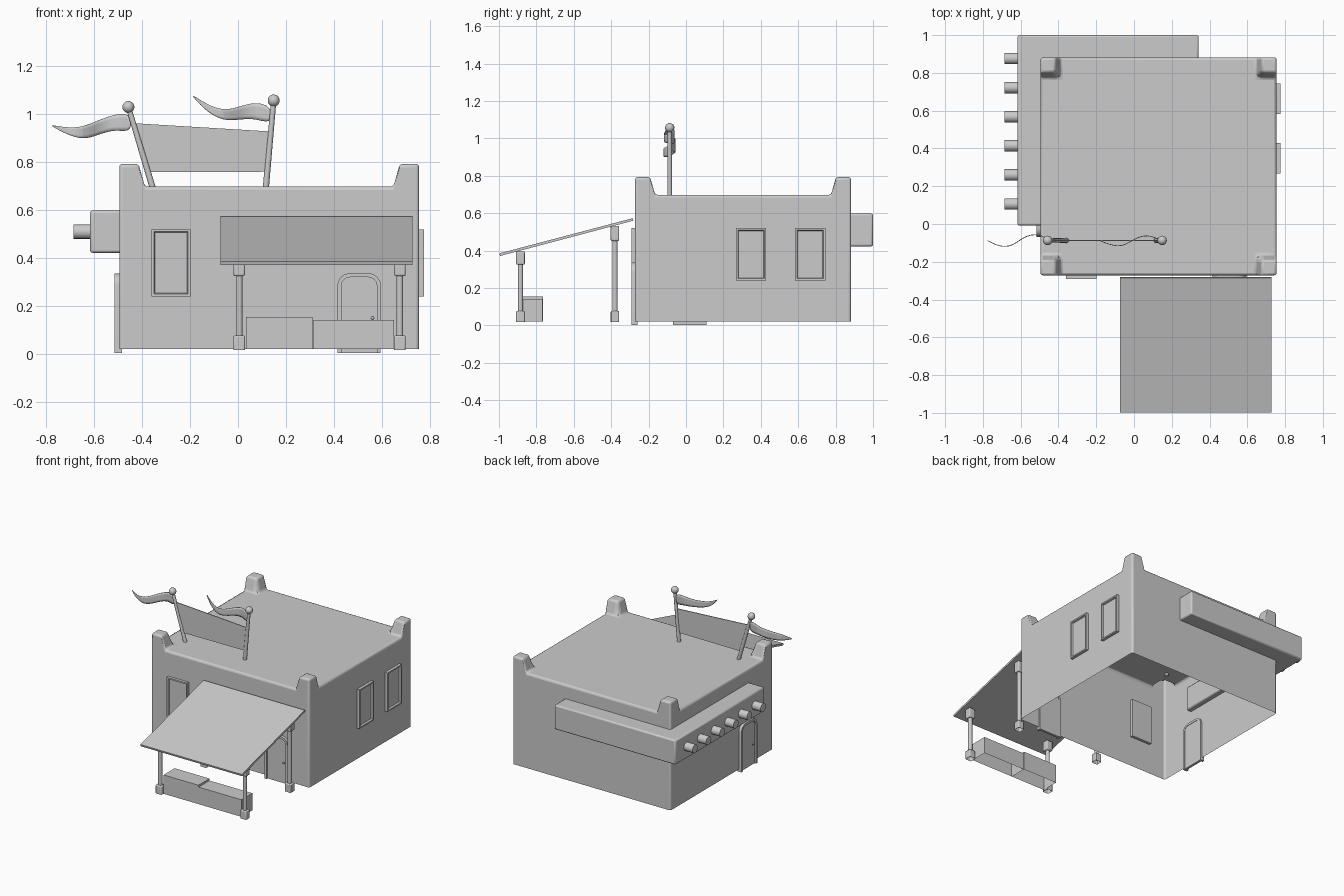
import bpy, bmesh, math
from mathutils import Vector, Matrix

if "Cube" in bpy.data.objects:
    bpy.data.objects.remove(bpy.data.objects["Cube"])


def finish(name, bm, bevel=0, segs=2, loc=(0, 0, 0), rot=0, clamp=True, normals=True):
    if normals:
        bmesh.ops.recalc_face_normals(bm, faces=bm.faces)
    me = bpy.data.meshes.new(name)
    bm.to_mesh(me)
    bm.free()
    ob = bpy.data.objects.new(name, me)
    bpy.context.collection.objects.link(ob)
    ob.location = loc
    ob.rotation_euler.z = rot
    bpy.ops.object.select_all(action='DESELECT')
    ob.select_set(True)
    bpy.context.view_layer.objects.active = ob
    bpy.ops.object.shade_smooth_by_angle(angle=math.radians(40))
    if bevel:
        m = ob.modifiers.new("bevel", 'BEVEL')
        m.width, m.segments, m.use_clamp_overlap = bevel, segs, clamp
        m.limit_method = 'ANGLE'
    return ob


def box(name, x, y, z, bevel=0, open_bottom=False):
    bm = bmesh.new()
    bmesh.ops.create_cube(bm, size=1)
    for v in bm.verts:
        v.co = [r[0] + (c + 0.5) * (r[1] - r[0]) for c, r in zip(v.co, (x, y, z))]
    if open_bottom:
        low = [f for f in bm.faces if all(abs(v.co.z - z[0]) < 1e-5 for v in f.verts)]
        bmesh.ops.delete(bm, geom=low, context='FACES_ONLY')
    return finish(name, bm, bevel)


def rod(name, a, b, r1, r2=None, sides=16):
    a, b = Vector(a), Vector(b)
    bm = bmesh.new()
    bmesh.ops.create_cone(bm, cap_ends=True, segments=sides, radius1=r1,
                          radius2=r1 if r2 is None else r2, depth=(b - a).length)
    q = (b - a).to_track_quat('Z', 'Y').to_matrix().to_4x4()
    bm.transform(Matrix.Translation((a + b) / 2) @ q)
    return finish(name, bm)


def ball(name, loc, r):
    bm = bmesh.new()
    bmesh.ops.create_uvsphere(bm, u_segments=16, v_segments=10, radius=r)
    return finish(name, bm, loc=loc)


def prism(name, pts, near, far, loc=(0, 0, 0), rot=0, vertical=True, bevel=0):
    # extrude a 2D outline along y (vertical) or z
    bm = bmesh.new()
    put = (lambda p, d: (p[0], d, p[1])) if vertical else (lambda p, d: (p[0], p[1], d))
    face = bm.faces.new([bm.verts.new(put(p, near)) for p in pts])
    new = bmesh.ops.extrude_face_region(bm, geom=[face])['geom']
    step = (0, far - near, 0) if vertical else (0, 0, far - near)
    bmesh.ops.translate(bm, verts=[v for v in new if isinstance(v, bmesh.types.BMVert)], vec=step)
    return finish(name, bm, bevel, loc=loc, rot=rot)


# Building shell: roof grid with raised corners, walls pulled down, open base
X0, X1, Y0, Y1 = -0.495, 0.755, -0.272, 0.882
xs = [X0, X0 + 0.08, X0 + 0.107, X1 - 0.107, X1 - 0.08, X1]
ys = [Y0, Y0 + 0.08, Y0 + 0.107, Y1 - 0.107, Y1 - 0.08, Y1]
bm = bmesh.new()
high = (0, 1, 4, 5)
g = [[bm.verts.new((x, y, 0.793 if i in high and j in high else 0.698))
      for j, y in enumerate(ys)] for i, x in enumerate(xs)]
for i in range(5):
    for j in range(5):
        bm.faces.new((g[i][j], g[i + 1][j], g[i + 1][j + 1], g[i][j + 1]))
rim = [e for e in bm.edges if e.is_boundary]
new = bmesh.ops.extrude_edge_only(bm, edges=rim)['geom']
for v in new:
    if isinstance(v, bmesh.types.BMVert):
        v.co.z = 0.02
finish("building_shell", bm, 0.013, 3, clamp=False)

# Ledge wrapping the back left corner, with a row of beam ends
prism("corner_ledge", [(-0.617, -0.008), (-0.46, -0.008), (-0.46, 0.85), (0.342, 0.85),
                       (0.342, 1.0), (-0.617, 1.0)], 0.422, 0.598, vertical=False, bevel=0.01)
for k in range(6):
    y = 0.106 + k * 0.154
    rod(f"beam_end_{k}", (-0.60, y, 0.51), (-0.685, y, 0.51), 0.03)


# Windows: frame ring with a recessed pane
def window(name, loc, rot):
    bm = bmesh.new()
    bmesh.ops.create_cube(bm, size=1)
    bmesh.ops.scale(bm, verts=bm.verts, vec=(0.162, 0.04, 0.28))
    front = [min(bm.faces, key=lambda f: f.calc_center_median().y)]
    bmesh.ops.inset_region(bm, faces=front, thickness=0.014)
    bmesh.ops.inset_region(bm, faces=front, thickness=0.006, depth=-0.012)
    finish(name, bm, loc=loc, rot=rot)


window("front_window", (-0.28, Y0, 0.38), 0)
for k, y in enumerate((0.348, 0.664)):
    window(f"side_window_{k}", (X1, y, 0.38), math.pi / 2)


# Doors: arched frame, panel and knob
def arch(w, h, r):
    right = [(w - r + r * math.cos(a), h - r + r * math.sin(a))
             for a in [k * math.pi / 12 for k in range(7)]]
    right = [(w, 0)] + right
    return right + [(-x, z) for x, z in reversed(right)]


def door(name, loc, rot):
    outer, inner = arch(0.09, 0.333, 0.05), arch(0.074, 0.317, 0.036)
    prism(name + "_frame", outer + inner[::-1], 0.012, -0.02, loc, rot)
    prism(name + "_panel", inner, 0.01, -0.008, loc, rot)
    ball(name + "_knob", Vector(loc) + Matrix.Rotation(rot, 3, 'Z') @ Vector((0.056, -0.012, 0.147)), 0.007)


door("front_door", (0.505, Y0, 0.003), 0)
door("left_door", (X0, 0.02, 0.003), -math.pi / 2)

# Sloping awning
bm = bmesh.new()
prof = [(-0.998, 0.385), (-0.285, 0.573), (-0.281, 0.56), (-0.994, 0.371)]
ends = [[bm.verts.new((x, y, z)) for y, z in prof] for x in (-0.073, 0.728)]
bm.faces.new(ends[0])
bm.faces.new(ends[1][::-1])
for k in range(4):
    n = (k + 1) % 4
    bm.faces.new((ends[0][k], ends[0][n], ends[1][n], ends[1][k]))
finish("awning", bm)

# Awning posts with a base block and a cap block
for nx, x in (("left", 0.005), ("right", 0.675)):
    for ny, y, top in (("front", -0.885, 0.396), ("rear", -0.38, 0.532)):
        n = f"{ny}_{nx}_post"
        low = 0.325 if ny == "front" else 0.452
        rx, ry = (x - 0.024, x + 0.024), (y - 0.023, y + 0.023)
        rod(n, (x, y, 0.04), (x, y, top - 0.02), 0.014)
        box(n + "_base", rx, ry, (0.017, 0.077), 0.006, True)
        box(n + "_cap", rx, ry, (low, top), 0.006)

# Stall counter boxes between the front posts
box("counter_left", (0.034, 0.31), (-0.89, -0.765), (0.02, 0.155), open_bottom=True)
box("counter_right", (0.312, 0.65), (-0.89, -0.767), (0.02, 0.142), open_bottom=True)

# Flag poles with ball tops
FY = -0.087
for n, xa, xb, zb in (("left", -0.352, -0.457, 1.03), ("right", 0.115, 0.149, 1.057)):
    rod(n + "_flag_pole", (xa, FY, 0.68), (xb, FY, zb), 0.013, 0.011, 12)
    ball(n + "_pole_ball", (xb, FY, zb), 0.025)

# Banner stretched between the poles
prism("banner", [(-0.43, 0.962), (0.133, 0.928), (0.121, 0.76), (-0.378, 0.758)], FY - 0.003, FY + 0.003)


# Waving pennants: rows of (x, y, top z, bottom z)
def pennant(name, rows):
    bm = bmesh.new()
    pairs = [[bm.verts.new((x, y, z)) for z in (t, b)] for x, y, t, b in rows]
    for p, q in zip(pairs, pairs[1:]):
        bm.faces.new((p[0], p[1], q[1], q[0]))
    ob = finish(name, bm)
    m = ob.modifiers.new("smooth", 'SUBSURF')
    m.levels = m.render_levels = 2
    ob.modifiers.new("thickness", 'SOLIDIFY').thickness = 0.004


pennant("left_pennant", [(-0.445, -0.087, 1.004, 0.92), (-0.51, -0.052, 1.002, 0.938),
                         (-0.58, -0.066, 0.975, 0.915), (-0.645, -0.122, 0.946, 0.892),
                         (-0.715, -0.122, 0.943, 0.916), (-0.78, -0.088, 0.956, 0.951)])
pennant("right_pennant", [(0.14, -0.087, 1.035, 0.955), (0.07, -0.056, 1.052, 0.984),
                          (0.005, -0.078, 1.03, 0.977), (-0.06, -0.124, 1.014, 0.972),
                          (-0.13, -0.112, 1.04, 1.008), (-0.19, -0.086, 1.08, 1.074)])
